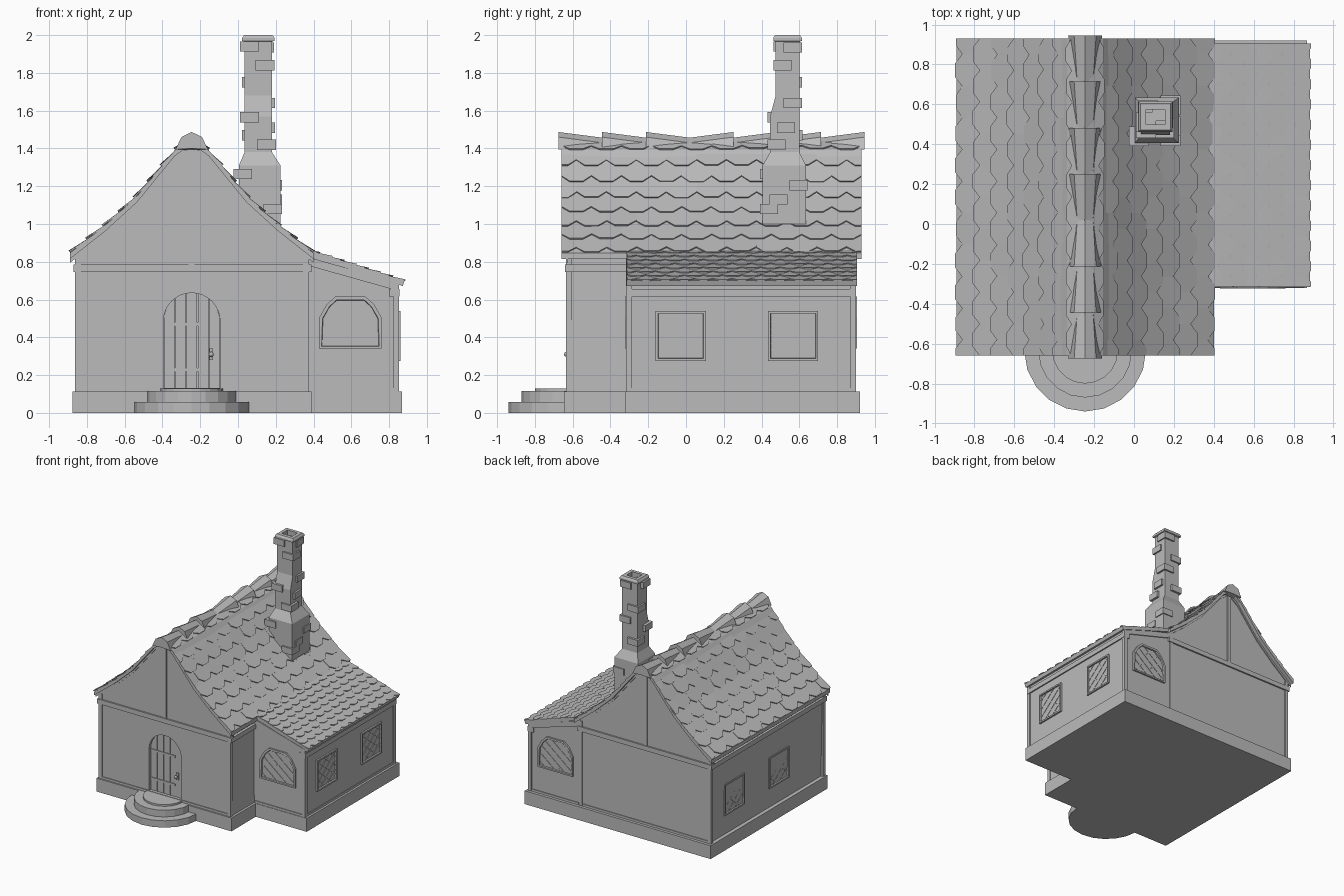
import bpy, bmesh, math, random
from math import sin, cos, pi
from mathutils import Matrix, Vector

random.seed(4)
if "Cube" in bpy.data.objects:
    bpy.data.objects.remove(bpy.data.objects["Cube"])

GREY = (0.5, 0.5, 0.5, 1)
stone = bpy.data.materials.new("plain grey")
stone.use_nodes = True
stone.diffuse_color = GREY
stone.node_tree.nodes["Principled BSDF"].inputs["Base Color"].default_value = GREY


def finish(name, bm, mtx=None):
    bmesh.ops.recalc_face_normals(bm, faces=bm.faces)
    mesh = bpy.data.meshes.new(name)
    bm.to_mesh(mesh)
    bm.free()
    mesh.materials.append(stone)
    obj = bpy.data.objects.new(name, mesh)
    bpy.context.collection.objects.link(obj)
    if mtx:
        obj.matrix_world = mtx
    return obj


def prism(name, pts, d0, d1, mtx=None, frame=0):
    """Extrude an (x, z) outline from depth d0 out to d1 along -y."""
    bm = bmesh.new()
    back = [bm.verts.new((u, -d0, v)) for u, v in pts]
    front = [bm.verts.new((u, -d1, v)) for u, v in pts]
    bm.faces.new(back)
    face = bm.faces.new(front)
    for i in range(len(pts)):
        j = (i + 1) % len(pts)
        bm.faces.new((back[i], back[j], front[j], front[i]))
    if frame:
        bmesh.ops.recalc_face_normals(bm, faces=bm.faces)
        bmesh.ops.inset_individual(bm, faces=[face], thickness=frame)
        bmesh.ops.inset_individual(bm, faces=[face], thickness=0.003, depth=-0.012)
    return finish(name, bm, mtx)


def box(name, x0, x1, y0, y1, z0, z1):
    return prism(name, [(x0, z0), (x1, z0), (x1, z1), (x0, z1)], -y1, -y0)


def loft(name, rings):
    """Skin closed rings of equal length, capping both ends."""
    bm = bmesh.new()
    rows = [[bm.verts.new(p) for p in ring] for ring in rings]
    for a, b in zip(rows, rows[1:]):
        for i in range(len(a)):
            j = (i + 1) % len(a)
            bm.faces.new((a[i], a[j], b[j], b[i]))
    bm.faces.new(rows[0])
    bm.faces.new(rows[-1])
    return finish(name, bm)


MID = -0.245                      # x of the ridge
FRONT, BACK = -0.627, 0.89        # main gable walls
SLOPE = [(0, 1.46), (0.09, 1.395), (0.29, 1.15), (0.46, 0.995), (0.645, 0.85)]


def slope_outline(top, bottom, end=1.0):
    left = [(MID - d * end, z - top) for d, z in SLOPE]
    right = [(MID + d * end, z - top) for d, z in SLOPE]
    low_right = [(MID + d * end, z - bottom) for d, z in SLOPE]
    low_left = [(MID - d * end, z - bottom) for d, z in SLOPE]
    return left[::-1] + right[1:] + low_right[::-1] + low_left[1:]


# Plinths, walls and timber bands
box("main_plinth", -0.875, 0.39, -0.645, 0.92, 0, 0.113)
box("annex_plinth", 0.3, 0.868, -0.32, 0.92, 0, 0.113)
gable = [(MID + s * d * 0.945, z - 0.02) for s in (1, -1)
         for d, z in (SLOPE[:0:-1] if s > 0 else SLOPE)]
walls = prism("main_walls", [(-0.842, 0.1), (0.37, 0.1)] + gable, -BACK, -FRONT)
prism("annex_walls", [(0.3, 0.1), (0.845, 0.1), (0.845, 0.7), (0.3, 0.87)], -0.89, 0.31)
box("top_beam_band", -0.872, 0.388, -0.64, 0.903, 0.745, 0.785)
for x in (-0.862, 0.345):
    for y in (-0.634, 0.867):
        box("corner_post", x, x + 0.03, y, y + 0.03, 0.11, 0.83)
for y in (-0.634, BACK):
    box("gable_post", MID - 0.016, MID + 0.016, y, y + 0.008, 0.78, 1.43)
    prism("gable_trim", slope_outline(0.025, 0.055), -y - 0.008, -y)
for y in (-0.318, 0.867):
    box("annex_post", 0.822, 0.853, y, y + 0.032, 0.11, 0.68)
    prism("annex_rake_beam", [(0.37, 0.78), (0.85, 0.645), (0.85, 0.69), (0.37, 0.825)],
          -y - 0.032, -y)
box("annex_side_beam", 0.8, 0.856, -0.318, 0.899, 0.615, 0.655)
for y in (FRONT - 0.006, BACK - 0.02):
    box("main_sill", -0.85, 0.372, y, y + 0.026, 0.11, 0.132)
box("annex_sill", 0.38, 0.85, -0.316, 0.896, 0.11, 0.132)


# Roofs: a thick sheet under overlapping clipped shingles
def along(path, s):
    s = max(s, 0)
    for a, b in zip(path, path[1:]):
        step = (b - a).length
        if s <= step or b is path[-1]:
            return a + (b - a) * (s / step)
        s -= step


def shingles(name, path, y0, y1, rows, cols, thick, jitter):
    path = [Vector((x, 0, z)) for x, z in path]
    total = sum((b - a).length for a, b in zip(path, path[1:]))
    h, w = total / rows, (y1 - y0) / cols
    bm = bmesh.new()
    for r in range(rows):
        for c in range(cols + r % 2):
            low, high = h * (r + 1), h * (r - 0.3)
            a, b = along(path, high), along(path, low)
            n = (b - a).cross(Vector((0, 1, 0))).normalized()
            n = n if n.z > 0 else -n
            lift = thick + random.random() * jitter
            ya = y0 + (c - 0.5 * (r % 2)) * w
            shape = [(0, 0), (1, 0), (1, 0.72), (0.72, 1), (0.28, 1), (0, 0.72)]
            top, base = [], []
            for u, t in shape:
                p = a.lerp(b, t) + n * (lift * t - 0.004)
                p.y = min(max(ya + u * w, y0), y1)
                top.append(bm.verts.new(p))
                base.append(bm.verts.new(p - n * thick))
            bm.faces.new(top)
            bm.faces.new(base)
            for i in range(6):
                j = (i + 1) % 6
                bm.faces.new((top[i], top[j], base[j], base[i]))
    return finish(name, bm)


prism("main_roof_sheet", slope_outline(0.004, 0.035), -0.93, 0.66)
for side, s in (("left", 1), ("right", -1)):
    shingles(side + "_roof_shingles", [(MID + s * d, z) for d, z in SLOPE],
             -0.66, 0.93, 8, 10, 0.008, 0.008)
prism("annex_roof_sheet", [(0.36, 0.868), (0.882, 0.7), (0.872, 0.672), (0.36, 0.838)],
      -0.905, 0.315)
shingles("annex_roof_shingles", [(0.37, 0.868), (0.886, 0.702)], -0.313, 0.904, 8, 12, 0.007, 0.002)

# Ridge caps, flaring toward the nearer gable
CAP = [(-0.085, 1.395), (-0.055, 1.46), (0, 1.487), (0.055, 1.46), (0.085, 1.395), (0, 1.4)]
for i in range(7):
    ends = [-0.675 + (i + k) * 1.62 / 7 for k in (0, 1)]
    wide, narrow = ends if i < 3 else ends[::-1]
    loft("ridge_cap", [[(MID + x * f, y, z - drop) for x, z in CAP]
                       for y, f, drop in ((wide, 1, 0), (narrow, 0.72, 0.03))])

# Chimney with a hollow rim and scattered stones
WIDE, SHAFT = (0.005, 0.225, 0.405, 0.635), (0.035, 0.18, 0.445, 0.6)
SLIM, RIM = (0.035, 0.18, 0.475, 0.6), (0.022, 0.193, 0.462, 0.613)
LIP, HOLE = (0.032, 0.183, 0.472, 0.603), (0.06, 0.155, 0.5, 0.575)
levels = [(WIDE, 1.0), (WIDE, 1.31), (SHAFT, 1.38), (SHAFT, 1.57), (SLIM, 1.68), (SLIM, 1.965),
          (RIM, 1.97), (RIM, 1.985), (LIP, 2.0), (HOLE, 2.0), (HOLE, 1.92)]
loft("chimney", [[(a, c, z), (b, c, z), (b, d, z), (a, d, z)] for (a, b, c, d), z in levels])
for x, y, z in [(0.06, 0.51, 1.94), (0.143, 0.51, 1.84), (0.06, 0.48, 1.565), (0.15, 0.48, 1.42),
                (0.025, 0.44, 1.265), (0.184, 0.44, 1.08), (0.146, 0.565, 1.64),
                (0.14, 0.565, 1.935), (0.184, 0.595, 1.205), (0.146, 0.53, 1.51),
                (0.184, 0.49, 1.13), (0.07, 0.565, 1.75), (0.07, 0.57, 1.47)]:
    box("chimney_stone", x - 0.05, x + 0.05, y - 0.048, y + 0.048, z - 0.027, z + 0.027)


# Latticed windows
def lattice(outline, mtx, gap):
    """Diagonal bars clipped to a convex outline."""
    for dx in (1, -1):
        for k in range(-6, 12):
            hits = []
            for (ax, az), (bx, bz) in zip(outline, outline[1:] + outline[:1]):
                fa, fb = (az - dx * ax * 0.8 - k * gap, bz - dx * bx * 0.8 - k * gap)
                if fa * fb < 0:
                    t = fa / (fa - fb)
                    hits.append(Vector((ax + (bx - ax) * t, az + (bz - az) * t)))
            if len(hits) == 2:
                a, b = hits
                n = (b - a).orthogonal().normalized() * 0.004
                prism("window_lattice", [a + n, b + n, b - n, a - n], 0, 0.006, mtx)


def window(x, y, z, angle, outline, gap):
    mtx = Matrix.Translation((x, y, z)) @ Matrix.Rotation(angle, 4, "Z")
    prism("window_frame", outline, -0.01, 0.014, mtx, frame=0.018)
    lattice([(u * 0.88, 0.02 + v * 0.88) for u, v in outline], mtx, gap)


SQUARE = [(-0.133, 0), (0.133, 0), (0.133, 0.265), (-0.133, 0.265)]
half = [(0.165, 0), (0.165, 0.165), (0.125, 0.235), (0.08, 0.275)]
CLIPPED = half + [(-u, v) for u, v in half[::-1]]
for y in (-0.028, 0.567):
    window(0.845, y, 0.275, pi / 2, SQUARE, 0.075)
    window(-0.842, y, 0.275, -pi / 2, SQUARE, 0.075)
window(0.595, -0.31, 0.34, 0, CLIPPED, 0.075)
window(0.595, 0.89, 0.34, pi, CLIPPED, 0.075)

# Arched door set in a recess
R, SPRING, SILL = 0.15, 0.485, 0.12
arch = [(MID - R, SILL), (MID + R, SILL)]
arch += [(MID + R * cos(pi * i / 16), SPRING + R * sin(pi * i / 16)) for i in range(17)]
cutter = prism("door_cutter", arch, -FRONT - 0.035, 0.7)
cutter.hide_render = True
cutter.hide_viewport = True
cut = walls.modifiers.new("door_recess", "BOOLEAN")
cut.object = cutter
cut.solver = "EXACT"
for i in range(5):
    x0 = -R + i * 2 * R / 5 + 0.002
    x1 = x0 + 2 * R / 5 - 0.004
    tops = [x1 + (x0 - x1) * k / 4 for k in range(5)]
    pts = [(MID + x0, SILL), (MID + x1, SILL)]
    pts += [(MID + x, SPRING + math.sqrt(R * R - x * x)) for x in tops]
    prism("door_plank", pts, -FRONT - 0.04, -FRONT - 0.025)
for z in (0.22, 0.46):
    box("door_hinge", MID - 0.148, MID + 0.08, FRONT + 0.019, FRONT + 0.03, z, z + 0.018)
box("handle_plate", -0.152, -0.132, FRONT + 0.016, FRONT + 0.03, 0.28, 0.34)
bm = bmesh.new()
bmesh.ops.create_uvsphere(bm, u_segments=10, v_segments=6, radius=0.014)
finish("door_knob", bm, Matrix.Translation((-0.142, FRONT - 0.005, 0.31)))
box("handle_stem", -0.147, -0.137, FRONT, FRONT + 0.02, 0.305, 0.315)

# Rounded entrance steps
for radius, z0, z1 in ((0.305, 0, 0.058), (0.235, 0.05, 0.115), (0.165, 0.11, 0.13)):
    ring = [(MID + radius * cos(pi * i / 10), -0.635 - radius * sin(pi * i / 10))
            for i in range(11)]
    loft("entrance_step", [[(x, y, z) for x, y in ring] for z in (z0, z1)])
